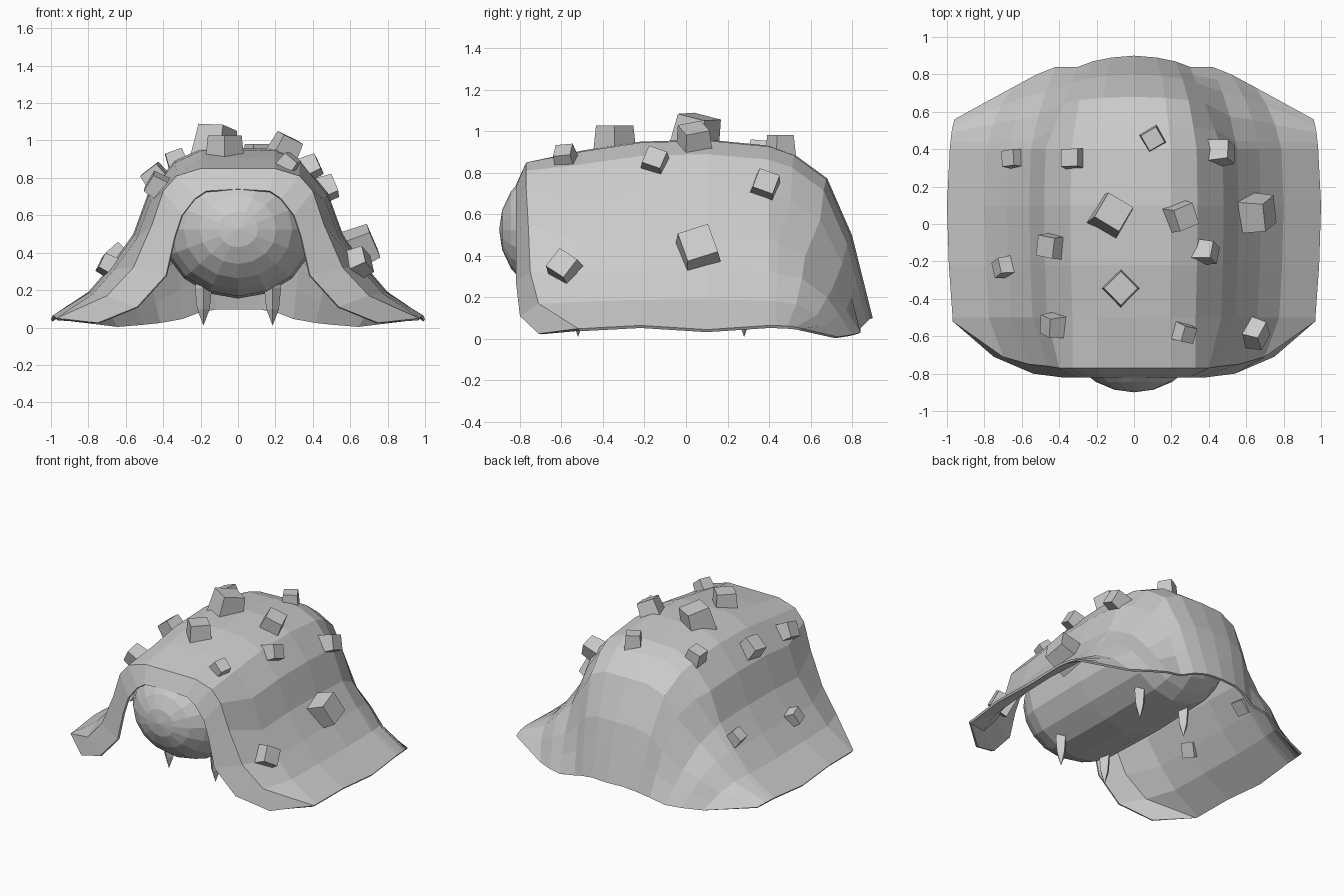
import bpy, bmesh, math, random
from mathutils import Vector, Matrix
from mathutils.bvhtree import BVHTree

if "Cube" in bpy.data.objects:
    bpy.data.objects.remove(bpy.data.objects["Cube"])

random.seed(4)


def make_object(name, bm):
    bmesh.ops.recalc_face_normals(bm, faces=bm.faces)
    mesh = bpy.data.meshes.new(name)
    bm.to_mesh(mesh)
    bm.free()
    ob = bpy.data.objects.new(name, mesh)
    bpy.context.collection.objects.link(ob)
    return ob


# Draped shell: half sections from the crown out to the flared hem
section = [(0, .96), (.2, .955), (.34, .89), (.48, .72), (.56, .5),
           (.68, .33), (.8, .19), (1, 0)]
rim_in = [(0, -.82, .74), (.17, -.82, .73), (.23, -.82, .69), (.3, -.82, .6),
          (.34, -.82, .48), (.385, -.82, .28), (.54, -.8, .11), (.75, -.71, .025)]
rim_out = [(0, -.77, .85), (.2, -.77, .85), (.33, -.77, .81), (.4, -.77, .73),
           (.46, -.76, .55), (.56, -.75, .32), (.7, -.71, .17), (.97, -.52, .05)]
back_hem = [(0, .9, .1), (.12, .89, .1), (.22, .87, .08), (.3, .84, .05),
            (.42, .84, .03), (.52, .8, .02), (.65, .73, .01), (.96, .56, .05)]

rows = [rim_in, rim_out]
for y, sx, sz, hem in [(-.5, .97, .945, .05), (-.22, .99, .99, .065),
                       (.1, 1, 1, .045), (.4, .985, .97, .065)]:
    rows.append([(x * sx, y, max(z * sz, hem)) for x, z in section])
start = rows[-1]
for fy, fz in [(.24, .05), (.56, .19), (.8, .52), (.9, .76), (1, 1)]:
    row = []
    for k, (a, b) in enumerate(zip(start, back_hem)):
        # fold between the rounded back and the wings, which drop late
        gy = fy ** 1.6 if k in (4, 5, 6) else fy
        gz = fz ** 1.4 if k in (5, 6) else fz
        fx = gy if k == 3 else (gy + gz) / 2
        row.append((a[0] + (b[0] - a[0]) * fx, a[1] + (b[1] - a[1]) * gy,
                    a[2] + (b[2] - a[2]) * gz))
    rows.append(row)

bm = bmesh.new()
grid = []
for row in rows:
    left = [(-x, y, z) for x, y, z in reversed(row[1:])]
    grid.append([bm.verts.new(p) for p in left + list(row)])
for a, b in zip(grid, grid[1:]):
    for i in range(len(a) - 1):
        bm.faces.new((a[i], a[i + 1], b[i + 1], b[i]))
bm.normal_update()
tree = BVHTree.FromBMesh(bm)
# wind the sheet so its normals face outward
shell = make_object("shell", bm)
if sum(p.normal.z for p in shell.data.polygons) < 0:
    shell.data.flip_normals()
mod = shell.modifiers.new("thickness", 'SOLIDIFY')
mod.thickness = .015
mod.offset = -1

# Long rounded body, poles pointing forward and back
bm = bmesh.new()
bmesh.ops.create_uvsphere(bm, u_segments=16, v_segments=12, radius=1,
                          matrix=Matrix.Rotation(math.pi / 2, 4, 'X'))
for v in bm.verts:
    s = v.co.y
    stretch = 0 if abs(s) < 1e-4 else math.copysign(.38 + .42 * abs(s), s)
    v.co = Vector((v.co.x * .41, -.1 + stretch, .525 + v.co.z * .37))
make_object("body", bm)

# Four pointed feet, each stacked from tapered four-sided sections
for x in (-.185, .185):
    for y in (-.52, .28):
        bm = bmesh.new()
        for z0, z1, r0, r1 in [(.01, .1, 0, .034), (.1, .21, .034, .045),
                               (.21, .3, .045, .02)]:
            bmesh.ops.create_cone(bm, segments=4, radius1=r0, radius2=r1,
                                  depth=z1 - z0,
                                  matrix=Matrix.Translation((x, y, (z0 + z1) / 2)))
        bmesh.ops.remove_doubles(bm, verts=bm.verts, dist=.001)
        make_object("foot", bm)

# Slightly irregular crystal blocks scattered over the shell
blocks = [(-.63, .35, .1), (-.32, .35, .11), (.1, .45, .11), (.45, .38, .12),
          (.62, .06, .18), (.24, .04, .14), (-.12, .05, .18), (-.42, -.12, .13),
          (.37, -.15, .11), (-.68, -.23, .1), (-.07, -.34, .15),
          (-.41, -.54, .12), (.26, -.58, .1), (.62, -.58, .13)]
for x, y, size in blocks:
    hit, normal, _, _ = tree.ray_cast(Vector((x, y, 3)), Vector((0, 0, -1)))
    if normal.z < 0:
        normal = -normal
    turn = normal.to_track_quat('Z', 'Y').to_matrix().to_4x4()
    tilt = (Matrix.Rotation(random.uniform(-.4, .4), 4, 'X')
            @ Matrix.Rotation(random.uniform(0, 1.5), 4, 'Z'))
    bm = bmesh.new()
    bmesh.ops.create_cube(bm, size=size)
    for v in bm.verts:
        if v.co.z > 0:
            v.co.x *= .85
            v.co.y *= .85
    centre = Vector((x, y, hit.z)) + normal * size * .15
    bm.transform(Matrix.Translation(centre) @ turn @ tilt)
    make_object("crystal_block", bm)
